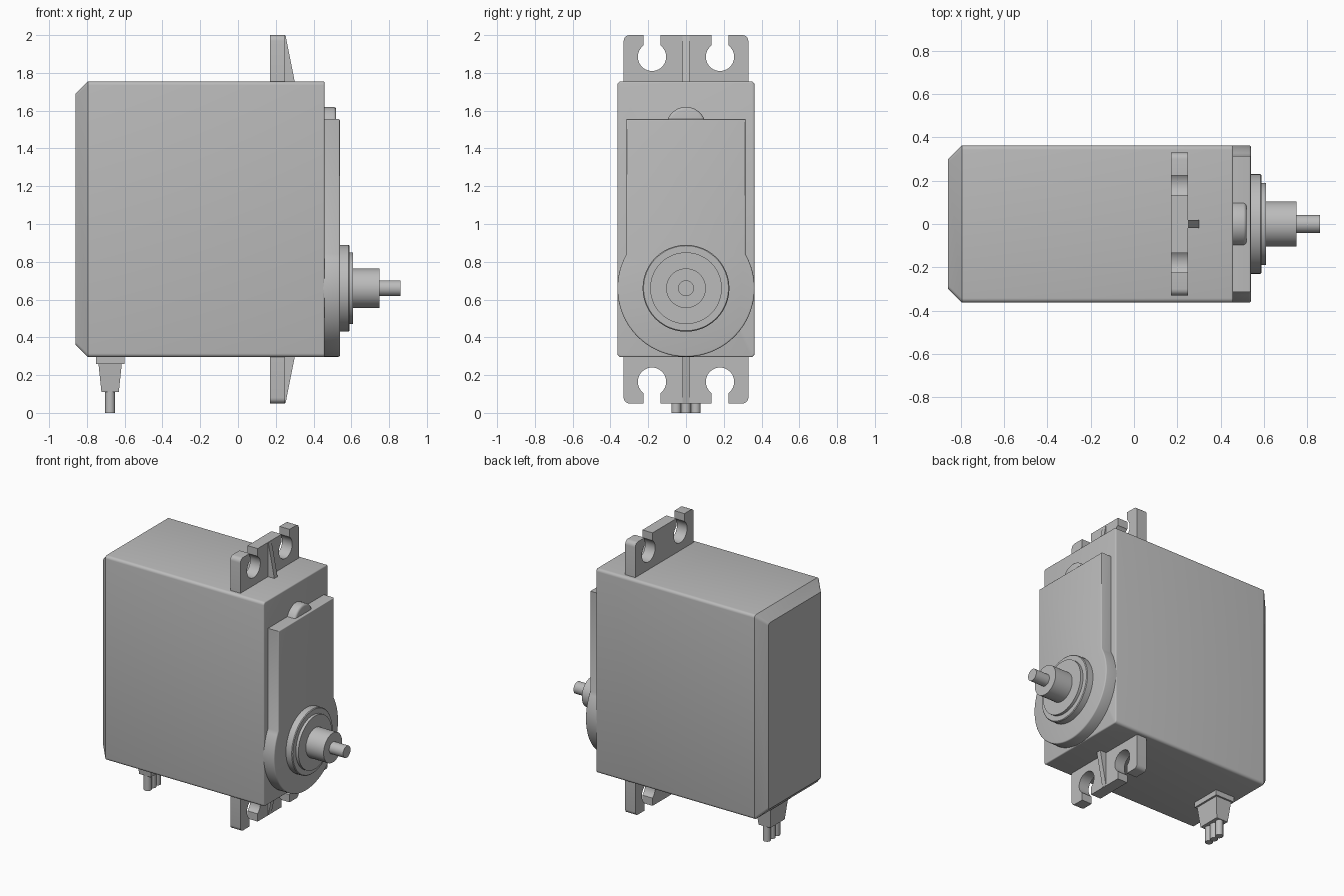
import bpy, bmesh
from math import radians, cos, sin, pi

old = bpy.data.objects.get("Cube")
if old:
    bpy.data.objects.remove(old, do_unlink=True)

GREY = (0.5, 0.5, 0.5, 1.0)
mat = bpy.data.materials.new("plain grey")
mat.use_nodes = True
mat.diffuse_color = GREY
mat.node_tree.nodes["Principled BSDF"].inputs["Base Color"].default_value = GREY

LOW, HIGH, HALF = 0.295, 1.755, 0.363   # case bottom, top, half width
SHAFT_Z = 0.66


def finish(name, bm, smooth=True):
    bmesh.ops.recalc_face_normals(bm, faces=bm.faces)
    mesh = bpy.data.meshes.new(name)
    bm.to_mesh(mesh)
    bm.free()
    mesh.materials.append(mat)
    ob = bpy.data.objects.new(name, mesh)
    bpy.context.collection.objects.link(ob)
    if smooth:
        bpy.ops.object.select_all(action='DESELECT')
        bpy.context.view_layer.objects.active = ob
        ob.select_set(True)
        bpy.ops.object.shade_smooth_by_angle(angle=radians(35))
    return ob


def arc(cu, cv, r, start, end, steps):
    angles = [radians(start + (end - start) * i / steps) for i in range(steps + 1)]
    return [(cu + r * cos(a), cv + r * sin(a)) for a in angles]


def prism(profile, axis, lo, hi, edge=0.0):
    """Extrude a 2D profile along x or y; optionally round the far rim."""
    bm = bmesh.new()
    place = (lambda u, v: (lo, u, v)) if axis == 'x' else (lambda u, v: (u, lo, v))
    cap = bm.faces.new([bm.verts.new(place(u, v)) for u, v in profile])
    out = bmesh.ops.extrude_face_region(bm, geom=[cap], use_keep_orig=True)["geom"]
    top = [g for g in out if isinstance(g, bmesh.types.BMVert)]
    step = (hi - lo, 0, 0) if axis == 'x' else (0, hi - lo, 0)
    bmesh.ops.translate(bm, verts=top, vec=step)
    bmesh.ops.recalc_face_normals(bm, faces=bm.faces)
    if edge:
        rim = [e for e in bm.edges if all(v in top for v in e.verts)]
        bmesh.ops.bevel(bm, geom=rim, offset=edge, segments=3, profile=0.5,
                        affect='EDGES', clamp_overlap=True)
    return bm


def frustum(name, x, hx0, hy0, z0, hx1, hy1, z1):
    bm = bmesh.new()
    bmesh.ops.create_cube(bm, size=2)
    for v in bm.verts:
        hx, hy, z = (hx1, hy1, z1) if v.co.z > 0 else (hx0, hy0, z0)
        v.co = (x + v.co.x * hx, v.co.y * hy, z)
    finish(name, bm, smooth=False)


# Case: rounded box with a chamfered rear
R = 0.02
outline = []
for u, v, a in ((HALF - R, HIGH - R, 0), (R - HALF, HIGH - R, 90),
                (R - HALF, LOW + R, 180), (HALF - R, LOW + R, 270)):
    outline += arc(u, v, R, a, a + 90, 4)
bm = prism(outline, 'x', -0.795, 0.458, 0.008)
rear = min(bm.faces, key=lambda f: f.calc_center_median().x)
mid = (LOW + HIGH) / 2
new = bmesh.ops.extrude_face_region(bm, geom=[rear])["geom"]
for v in (g for g in new if isinstance(g, bmesh.types.BMVert)):
    v.co.x = -0.86
    v.co.y *= (HALF - 0.065) / HALF
    v.co.z = mid + (v.co.z - mid) * (HIGH - mid - 0.065) / (HIGH - mid)
finish("case", bm)

# Gear cover plate: straight upper part flowing into a round lower part
cover = [(0.315, 1.555), (-0.315, 1.555)] + arc(0, SHAFT_Z, HALF, 150, 390, 56)
finish("gear_cover", prism(cover, 'x', 0.45, 0.54, 0.008))

# Rounded gear bump above the cover
bump = arc(0, 1.515, 0.105, 0, 360, 40)[:-1]
finish("gear_bump", prism(bump, 'x', 0.45, 0.52, 0.015))

# Stepped output shaft, turned around x
steps = [(0.53, 0), (0.53, 0.23), (0.585, 0.23), (0.59, 0.225), (0.59, 0.19),
         (0.61, 0.19), (0.61, 0.105), (0.75, 0.105), (0.75, 0.042),
         (0.86, 0.042), (0.86, 0)]
bm = bmesh.new()
verts = [bm.verts.new((x, 0, SHAFT_Z + r)) for x, r in steps]
edges = [bm.edges.new(pair) for pair in zip(verts, verts[1:])]
bmesh.ops.spin(bm, geom=verts + edges, cent=(0, 0, SHAFT_Z), axis=(1, 0, 0),
               angle=2 * pi, steps=48)
bmesh.ops.remove_doubles(bm, verts=bm.verts, dist=0.0005)
finish("output_shaft", bm)

# Mounting ears with keyhole slots and a tapered rib, above and below
half = [(0.33, -0.02)] + arc(0.30, 0.215, 0.03, 0, 90, 5) + [(0.225, 0.245)]
half += arc(0.18, 0.13, 0.075, 53, -233, 30) + [(0.135, 0.245)]
ear = half + [(-u, v) for u, v in reversed(half)]
rib = [(0.24, -0.01), (0.302, -0.01), (0.252, 0.243), (0.24, 0.243)]
for label, base, s in (("upper", HIGH, 1), ("lower", LOW, -1)):
    finish(label + "_mounting_ear",
           prism([(u, base + s * v) for u, v in ear], 'x', 0.17, 0.25))
    finish(label + "_ear_rib",
           prism([(u, base + s * v) for u, v in rib], 'y', -0.018, 0.018), False)

# Cable strain relief and three wires
CABLE_X = -0.677
frustum("cable_collar", CABLE_X, 0.075, 0.11, 0.258, 0.075, 0.11, 0.31)
frustum("cable_boot", CABLE_X, 0.046, 0.082, 0.11, 0.062, 0.098, 0.262)
for i, side in enumerate(("right", "middle", "left")):
    bm = bmesh.new()
    bmesh.ops.create_cone(bm, cap_ends=True, segments=20, radius1=0.026,
                          radius2=0.026, depth=0.13)
    bmesh.ops.translate(bm, verts=bm.verts, vec=(CABLE_X, (i - 1) * 0.052, 0.065))
    finish(side + "_wire", bm)
